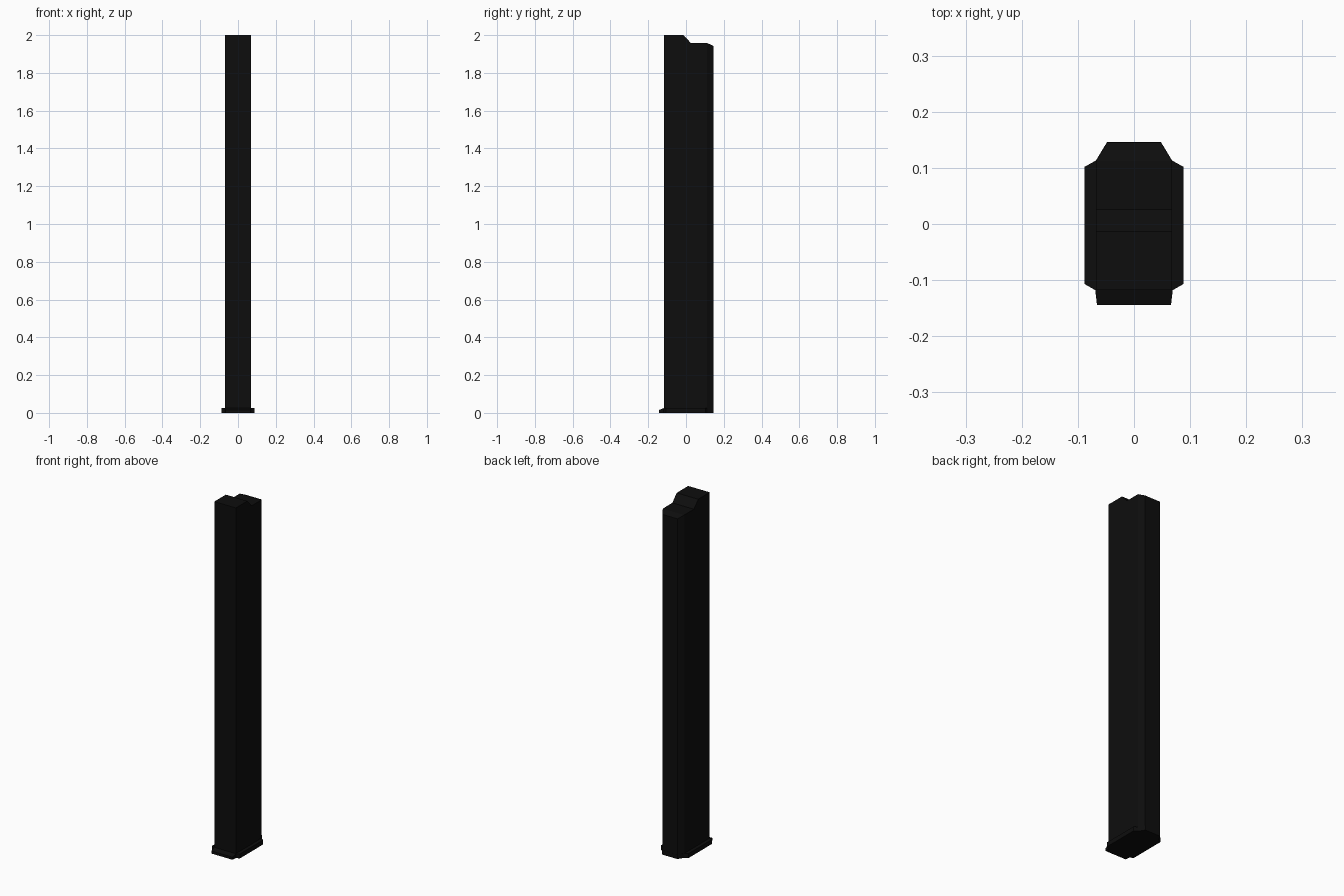
import bpy, bmesh

if "Cube" in bpy.data.objects:
    bpy.data.objects.remove(bpy.data.objects["Cube"])

black = bpy.data.materials.new("black_metal")
black.diffuse_color = (0.004, 0.004, 0.004, 1)
black.use_nodes = True
black.node_tree.nodes["Principled BSDF"].inputs["Base Color"].default_value = black.diffuse_color


def loft(name, z0, rows):
    """Skin rectangular sections along y; each row is (y, half_width, top_z)."""
    bm = bmesh.new()
    rings = [[bm.verts.new(c) for c in ((-w, y, z0), (w, y, z0), (w, y, z), (-w, y, z))]
             for y, w, z in rows]
    for a, b in zip(rings, rings[1:]):
        for i in range(4):
            j = (i + 1) % 4
            bm.faces.new((a[i], a[j], b[j], b[i]))
    bm.faces.new(rings[0])
    bm.faces.new(rings[-1])
    bmesh.ops.recalc_face_normals(bm, faces=bm.faces)
    mesh = bpy.data.meshes.new(name)
    bm.to_mesh(mesh)
    bm.free()
    mesh.materials.append(black)
    obj = bpy.data.objects.new(name, mesh)
    bpy.context.collection.objects.link(obj)
    return obj


# Tall tube body with stepped top and chamfered rear
loft("tube_body", 0.02, [(-0.117, 0.068, 2.0), (-0.013, 0.068, 2.0), (0.026, 0.068, 1.958),
                         (0.112, 0.068, 1.958), (0.145, 0.048, 1.943)])

# Flared base plate with a sloping lip at the front
loft("base_plate", 0.0, [(-0.144, 0.066, 0.015), (-0.118, 0.069, 0.025), (-0.107, 0.088, 0.025),
                         (0.102, 0.088, 0.025), (0.113, 0.068, 0.025), (0.146, 0.048, 0.025)])
